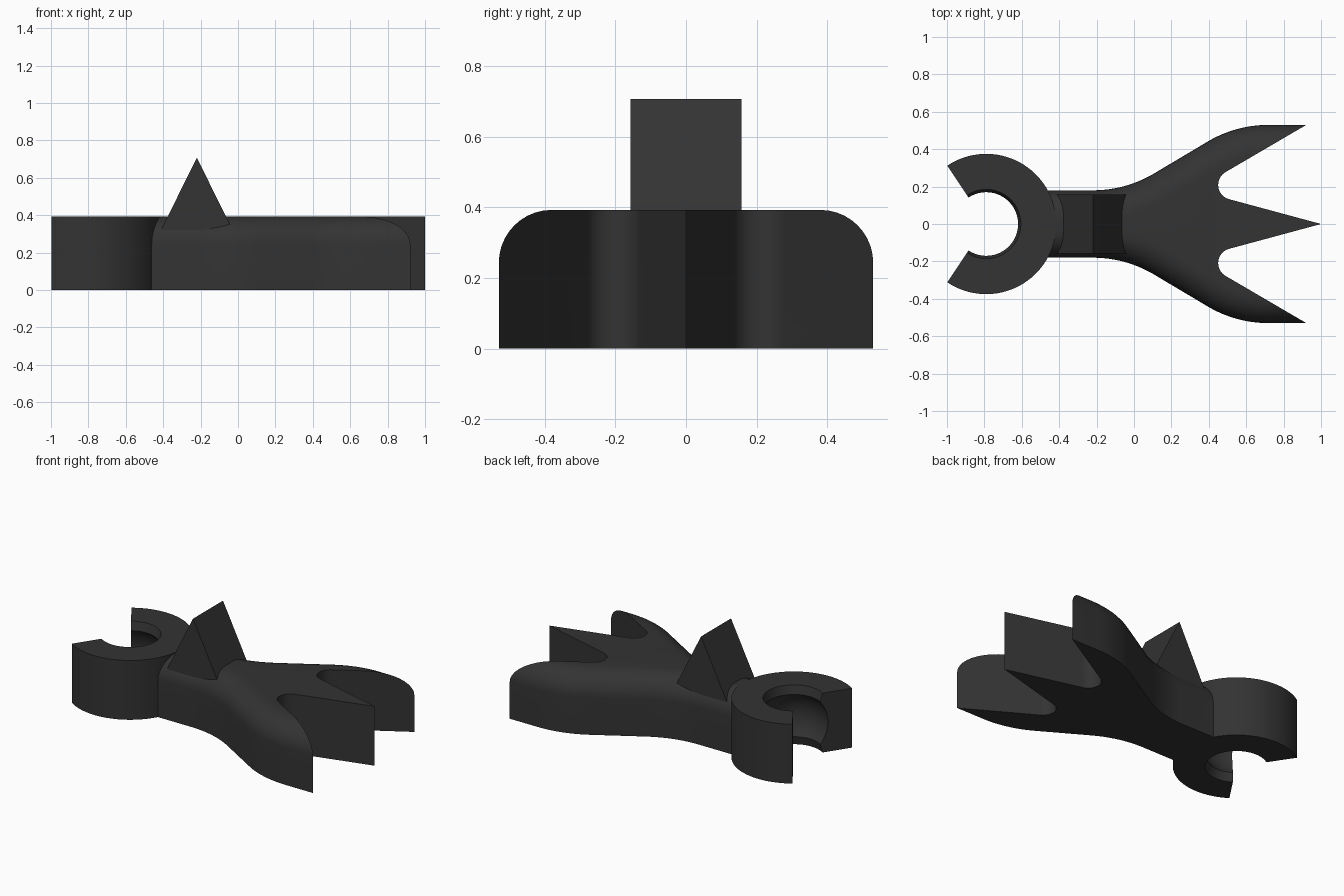
import bpy, bmesh, math
from mathutils import Vector

if "Cube" in bpy.data.objects:
    bpy.data.objects.remove(bpy.data.objects["Cube"])

TOP = 0.393      # thickness of the flat parts
FILLET = 0.15    # rounding of the upper outer edges

mat = bpy.data.materials.new("charcoal")
mat.diffuse_color = (0.033, 0.033, 0.033, 1)
mat.use_nodes = True
mat.node_tree.nodes["Principled BSDF"].inputs["Base Color"].default_value = mat.diffuse_color


def finish(name, bm):
    bmesh.ops.recalc_face_normals(bm, faces=bm.faces)
    mesh = bpy.data.meshes.new(name)
    bm.to_mesh(mesh)
    bm.free()
    mesh.materials.append(mat)
    obj = bpy.data.objects.new(name, mesh)
    bpy.context.collection.objects.link(obj)
    return obj


def activate(obj):
    bpy.ops.object.select_all(action='DESELECT')
    obj.select_set(True)
    bpy.context.view_layer.objects.active = obj


def loft(name, rows):
    """Skin closed sections and cap both ends."""
    bm = bmesh.new()
    rings = [[bm.verts.new(p) for p in row] for row in rows]
    n = len(rows[0])
    for a, b in zip(rings, rings[1:]):
        for i in range(n):
            j = (i + 1) % n
            bm.faces.new((a[i], a[j], b[j], b[i]))
    bm.faces.new(rings[0])
    bm.faces.new(rings[-1])
    return finish(name, bm)


# Foot: flared side outline given as (x, y, heading)
outline = [(-0.5, 0.18, 0), (-0.22, 0.18, 0)]
R, bend = 0.64, math.radians(30)
for i in range(1, 13):
    a = bend * i / 12
    outline.append((-0.22 + R * math.sin(a), 0.18 + R * (1 - math.cos(a)), a))
for i in range(13):
    a = bend * (1 - i / 12)
    outline.append((0.72 - R * math.sin(a), 0.53 - R * (1 - math.cos(a)), a))
outline.append((1.1, 0.53, 0))

rows = []
for x, y, h in outline:
    half = [(x, y, 0)]
    for k in range(11):
        t = math.pi / 2 * k / 10
        d = FILLET * (1 - math.cos(t))
        half.append((x + d * math.sin(h), y - d * math.cos(h),
                     TOP - FILLET + FILLET * math.sin(t)))
    rows.append(half + [(px, -py, pz) for px, py, pz in reversed(half)])
foot = loft("foot", rows)

# Toe cutter: rounded notches either side of the middle toe
notch = [(1.2, 0.693)]
for i in range(17):
    a = math.radians(120 + 134.9 * i / 16)
    notch.append((0.529 + 0.079 * math.cos(a), 0.209 + 0.079 * math.sin(a)))
notch = notch + [(1.0, 0)] + [(x, -y) for x, y in reversed(notch)]
cutter = loft("toe_cutter", [[(x, y, z) for x, y in notch] for z in (-0.1, 0.6)])
cutter.hide_render = True
cut = foot.modifiers.new("toes", 'BOOLEAN')
cut.operation, cut.solver, cut.object = 'DIFFERENCE', 'EXACT', cutter
activate(foot)
bpy.ops.object.modifier_apply(modifier="toes")
bpy.data.objects.remove(cutter)

# Open clip: turned profile with a ball socket inside
mid, lip, ball = TOP / 2, 0.17, 0.22
profile = [(0.375, 0), (0.375, TOP), (0.185, TOP)]
reach = math.acos(lip / ball)
for i in range(13):
    a = reach * (1 - 2 * i / 12)
    profile.append((ball * math.cos(a), mid + ball * math.sin(a)))
profile.append((0.185, 0))
rows = []
for i in range(65):
    a = math.radians(-123.7 + 247.4 * i / 64)
    rows.append([(-0.79 + r * math.cos(a), r * math.sin(a), z) for r, z in profile])
clip = loft("clip", rows)

# Upright wedge on the neck
wedge_section = [(-0.447, 0.25), (0.007, 0.25), (-0.22, 0.707)]
wedge = loft("wedge", [[(x, y, z) for x, z in wedge_section] for y in (-0.157, 0.157)])

# Smooth the curved walls, keep hard edges
for obj in (foot, clip):
    activate(obj)
    bpy.ops.object.shade_smooth_by_angle(angle=math.radians(28))
